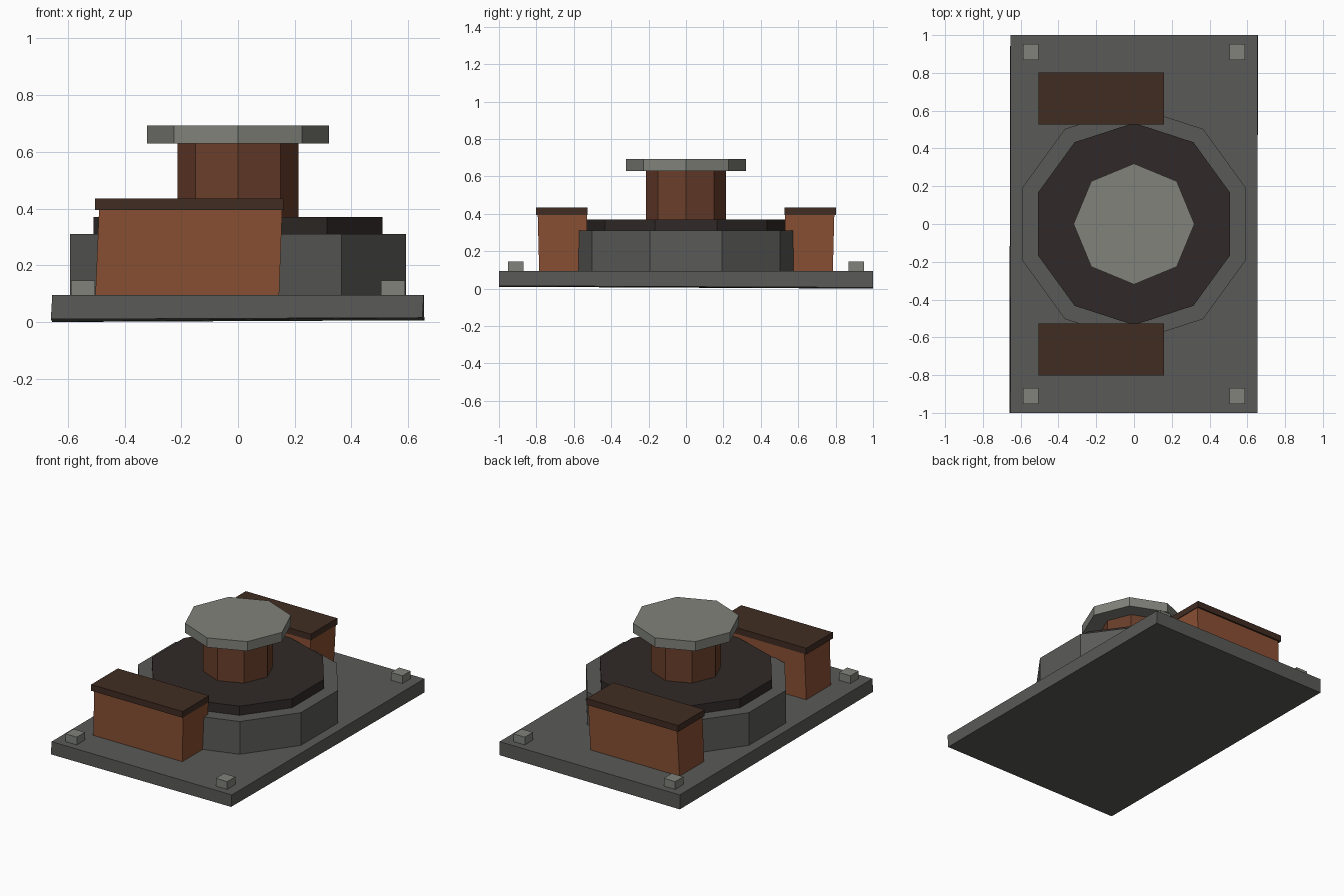
import bpy, math

if "Cube" in bpy.data.objects:
    bpy.data.objects.remove(bpy.data.objects["Cube"])


def colour(name, hex_code):
    def linear(c):
        return c / 12.92 if c < 0.04 else ((c + 0.055) / 1.055) ** 2.4
    mat = bpy.data.materials.new(name)
    rgb = [linear(int(hex_code[i:i + 2], 16) / 255) for i in (0, 2, 4)]
    mat.diffuse_color = (*rgb, 1)
    mat.use_nodes = True
    mat.node_tree.nodes["Principled BSDF"].inputs["Base Color"].default_value = mat.diffuse_color
    return mat


STONE = colour("grey_stone", "5A5A58")
PALE = colour("pale_stone", "80827A")
DARK = colour("dark_top", "302A28")
BROWN = colour("brown_column", "6A3E2B")
RUST = colour("rust_brown", "8A5033")
LID = colour("dark_brown", "402C22")


def loft(name, bottom, top, mat):
    """Close two matching loops of points into a solid."""
    n = len(bottom)
    faces = [tuple(reversed(range(n))), tuple(range(n, 2 * n))]
    faces += [(i, (i + 1) % n, n + (i + 1) % n, n + i) for i in range(n)]
    mesh = bpy.data.meshes.new(name)
    mesh.from_pydata(bottom + top, [], faces)
    mesh.materials.append(mat)
    obj = bpy.data.objects.new(name, mesh)
    bpy.context.collection.objects.link(obj)
    return obj


def rect(x0, x1, y0, y1, z):
    return [(x0, y0, z), (x1, y0, z), (x1, y1, z), (x0, y1, z)]


def ngon(n, r, z, turn):
    return [(r * math.cos(turn + math.tau * i / n),
             r * math.sin(turn + math.tau * i / n), z) for i in range(n)]


def prism(name, n, r, z0, z1, mat, turn=0):
    return loft(name, ngon(n, r, z0, turn), ngon(n, r, z1, turn), mat)


def mirror(obj, x=False, y=False):
    mod = obj.modifiers.new("Mirror", 'MIRROR')
    mod.use_axis = (x, y, False)
    mod.use_mirror_merge = False


# Base plate with a slightly uneven underside
under = [(-0.66, -1, 0.01), (0.65, -1, 0.015), (0.657, 1, 0.006), (-0.655, 1, 0.0)]
loft("base_plate", under, rect(-0.655, 0.655, -1, 1, 0.095), STONE)

# Ten-sided drum and its dark top
deg18 = math.radians(18)
prism("drum", 10, 0.622, 0.093, 0.31, STONE, deg18)
prism("drum_top", 10, 0.535, 0.30, 0.37, DARK, deg18)

# Eight-sided column and cap
prism("column", 8, 0.213, 0.365, 0.632, BROWN)
prism("column_cap", 8, 0.32, 0.63, 0.692, PALE)

# Leaning side boxes with lids, front and back
box = loft("side_boxes", rect(-0.503, 0.145, -0.785, -0.53, 0.094),
           rect(-0.49, 0.156, -0.793, -0.53, 0.396), RUST)
lid = loft("box_lids", rect(-0.505, 0.16, -0.803, -0.527, 0.394),
           rect(-0.505, 0.16, -0.803, -0.527, 0.435), LID)
mirror(box, y=True)
mirror(lid, y=True)

# Corner studs
studs = loft("corner_studs", rect(0.505, 0.588, 0.868, 0.952, 0.093),
             rect(0.505, 0.588, 0.868, 0.952, 0.146), PALE)
mirror(studs, x=True, y=True)
